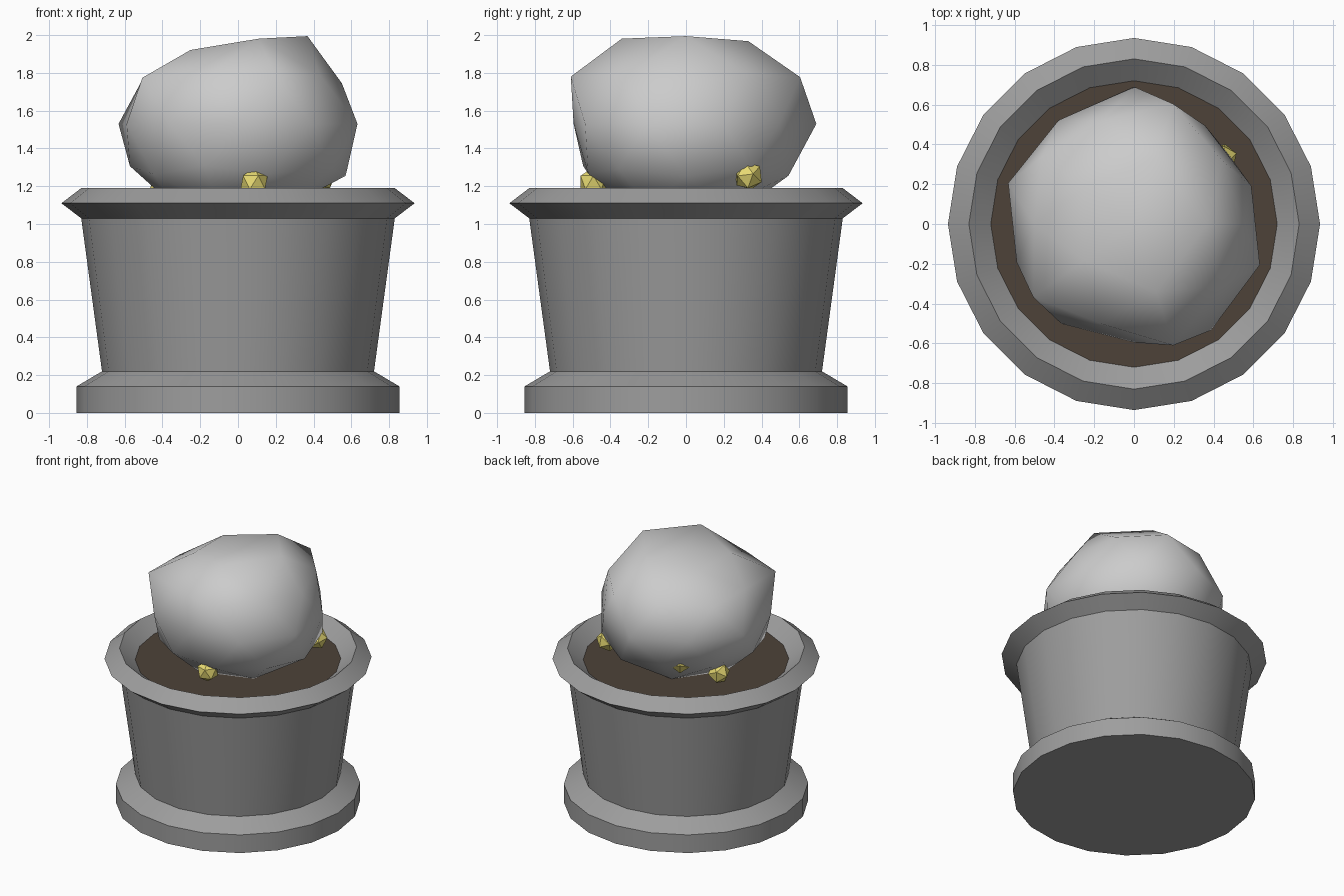
import bpy, bmesh, math

if "Cube" in bpy.data.objects:
    bpy.data.objects.remove(bpy.data.objects["Cube"])

def material(name, rgb):
    m = bpy.data.materials.new(name)
    m.diffuse_color = (*rgb, 1)
    m.use_nodes = True
    m.node_tree.nodes["Principled BSDF"].inputs["Base Color"].default_value = m.diffuse_color
    return m

def finish(bm, name, mat=None, smooth=None):
    bmesh.ops.recalc_face_normals(bm, faces=bm.faces)
    me = bpy.data.meshes.new(name)
    bm.to_mesh(me)
    bm.free()
    ob = bpy.data.objects.new(name, me)
    bpy.context.collection.objects.link(ob)
    if mat:
        me.materials.append(mat)
    if smooth:
        bpy.ops.object.select_all(action='DESELECT')
        ob.select_set(True)
        bpy.context.view_layer.objects.active = ob
        bpy.ops.object.shade_smooth_by_angle(angle=math.radians(smooth))
    return ob

SIDES = 20

def ring(bm, r, z):
    step = 2 * math.pi / SIDES
    return [bm.verts.new((r * math.cos(i * step), r * math.sin(i * step), z)) for i in range(SIDES)]

stone = material("dark_stone", (0.34, 0.34, 0.34))
earth = material("earth", (0.075, 0.055, 0.04))
gold = material("gold", (0.8, 0.7, 0.17))

# Pot: turned profile with a foot, flared wall and angular rim
profile = [(0.855, 0), (0.855, 0.14), (0.72, 0.22), (0.83, 1.03),
           (0.935, 1.11), (0.83, 1.19), (0.72, 1.10)]
bm = bmesh.new()
rings = [ring(bm, r, z) for r, z in profile]
for a, b in zip(rings, rings[1:]):
    for i in range(SIDES):
        j = (i + 1) % SIDES
        bm.faces.new((a[i], a[j], b[j], b[i]))
bm.faces.new(rings[0][::-1])
finish(bm, "pot", stone, 30)

# Soil disc filling the pot
bm = bmesh.new()
top = bm.faces.new(ring(bm, 0.72, 1.10))
finish(bm, "soil", earth)
if bpy.data.objects["soil"].data.polygons[0].normal.z < 0:
    bpy.data.objects["soil"].data.flip_normals()

# Boulder: squashed icosphere, each ring of vertices (top to bottom) pushed in or out
radii = [0.55,
         0.70, 0.66, 0.59, 0.59, 0.68,
         0.64, 0.64, 0.59, 0.62, 0.63,
         0.615, 0.71, 0.64, 0.70, 0.717,
         0.62, 0.61, 0.69, 0.645, 0.665, 0.62, 0.62, 0.595, 0.66, 0.665,
         0.66, 0.64, 0.64, 0.64, 0.68,
         0.67, 0.67, 0.63, 0.65, 0.64,
         0.65, 0.65, 0.65, 0.65, 0.65,
         0.60]
bm = bmesh.new()
bmesh.ops.create_icosphere(bm, subdivisions=2, radius=1)
order = sorted(bm.verts, key=lambda v: (-round(v.co.z, 2),
               (math.atan2(v.co.y, v.co.x) + 0.01) % (2 * math.pi)))
for v, r in zip(order, radii):
    v.co = v.co.normalized() * r
    v.co.z = v.co.z * 0.78 + 1.53
finish(bm, "boulder", None, 180)

# Gold nuggets tucked around the boulder
nuggets = [((0.085, -0.49, 1.22), (0, 0, 0)),
           ((0.44, 0.33, 1.255), (0.4, 0.3, 0.5)),
           ((-0.40, 0.17, 1.17), (0.2, 0.5, 1.0)),
           ((-0.24, 0.41, 1.30), (0.5, 0.1, 0.3))]
for n, (loc, rot) in enumerate(nuggets, 1):
    bm = bmesh.new()
    bmesh.ops.create_icosphere(bm, subdivisions=1, radius=0.08)
    ob = finish(bm, f"nugget_{n}", gold)
    ob.location = loc
    ob.rotation_euler = rot
